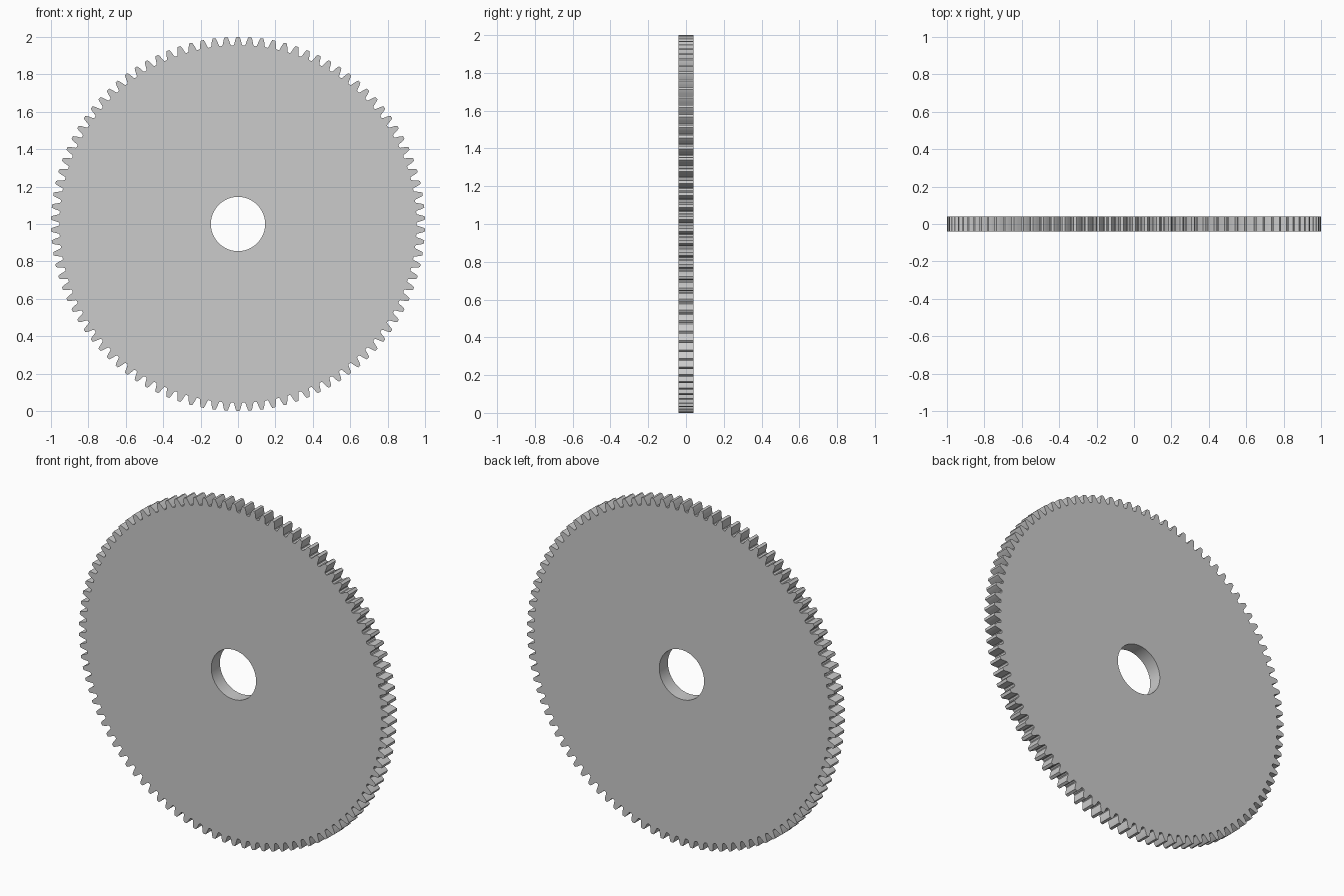
import bpy, bmesh, math

if "Cube" in bpy.data.objects:
    bpy.data.objects.remove(bpy.data.objects["Cube"])

TEETH, HALF, BORE, BORE_SEGS = 98, 0.04, 0.145, 96
PITCH = 2 * math.pi / TEETH
# one tooth: (radius, half width at that radius)
FLANK = [(0.955, 0.0255), (0.958, 0.0215), (0.966, 0.0192), (0.974, 0.0172), (0.982, 0.0150),
         (0.991, 0.0120), (1.0, 0.0080)]

# toothed outline and bore circle
outline = []
for t in range(TEETH):
    for side, pts in ((-1, FLANK), (1, FLANK[::-1])):
        for r, w in pts:
            a = math.pi / 2 + t * PITCH + side * w / r
            outline.append((r * math.cos(a), r * math.sin(a)))
bore = [(BORE * math.cos(2 * math.pi * i / BORE_SEGS), BORE * math.sin(2 * math.pi * i / BORE_SEGS))
        for i in range(BORE_SEGS)]

# flat face with hole, extruded to gear thickness
bm = bmesh.new()
edges = []
for loop in (outline, bore):
    vs = [bm.verts.new((x, -HALF, z + 1)) for x, z in loop]
    edges += [bm.edges.new((vs[i - 1], vs[i])) for i in range(len(vs))]
bmesh.ops.triangle_fill(bm, edges=edges, use_beauty=True, use_dissolve=False, normal=(0, -1, 0))
ext = bmesh.ops.extrude_face_region(bm, geom=bm.faces[:], use_keep_orig=True)
bmesh.ops.translate(bm, vec=(0, 2 * HALF, 0), verts=[g for g in ext["geom"] if isinstance(g, bmesh.types.BMVert)])
bmesh.ops.recalc_face_normals(bm, faces=bm.faces[:])
me = bpy.data.meshes.new("spur_gear")
bm.to_mesh(me)
bm.free()
gear = bpy.data.objects.new("spur_gear", me)
bpy.context.collection.objects.link(gear)
bpy.context.view_layer.objects.active = gear
gear.select_set(True)
bpy.ops.object.shade_smooth_by_angle(angle=math.radians(30))
